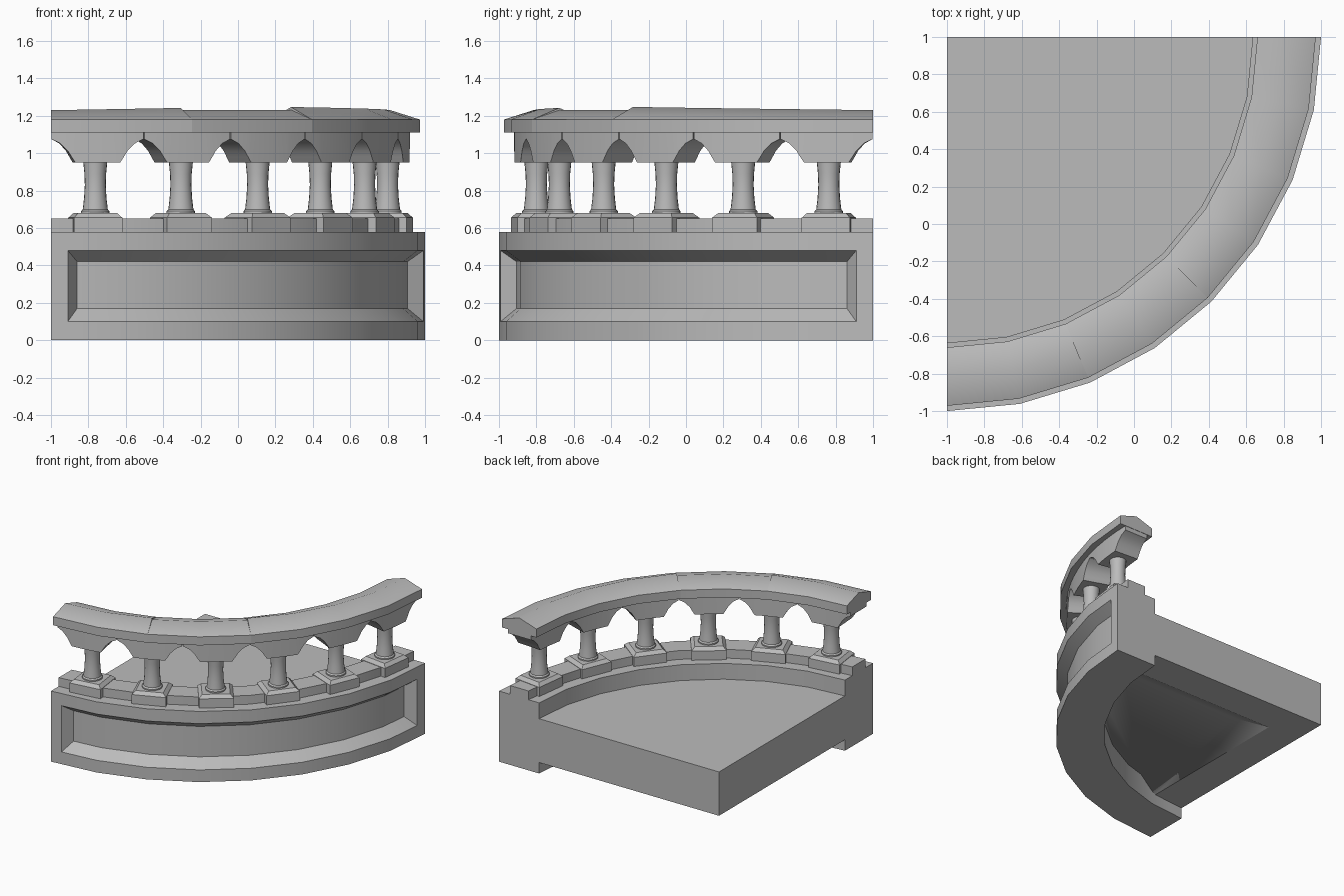
import bpy, bmesh
from math import sin, cos, radians, pi

if "Cube" in bpy.data.objects:
    bpy.data.objects.remove(bpy.data.objects["Cube"], do_unlink=True)

stone = bpy.data.materials.new("grey stone")
stone.use_nodes = True
GREY = (0.5, 0.5, 0.5, 1)
stone.diffuse_color = GREY
stone.node_tree.nodes["Principled BSDF"].inputs["Base Color"].default_value = GREY

STEP = 11.25          # facet angle of the quarter circle
MID = 1.815           # radius of the parapet centre line
RING = [i * STEP for i in range(9)]


def arc(r, deg, z):
    """Point on the quarter circle; 0 degrees is the front end."""
    t = radians(deg)
    return (-1 + r * sin(t), 1 - r * cos(t), z)


def chord(r, deg, z):
    """Point on the faceted quarter circle."""
    i = min(int(deg / STEP), 7)
    f = deg / STEP - i
    a, b = arc(r, RING[i], z), arc(r, RING[i + 1], z)
    return tuple(p + (q - p) * f for p, q in zip(a, b))


def finish(name, bm, angle=30):
    bmesh.ops.recalc_face_normals(bm, faces=bm.faces)
    me = bpy.data.meshes.new(name)
    bm.to_mesh(me)
    bm.free()
    me.materials.append(stone)
    ob = bpy.data.objects.new(name, me)
    bpy.context.collection.objects.link(ob)
    bpy.ops.object.select_all(action='DESELECT')
    ob.select_set(True)
    bpy.context.view_layer.objects.active = ob
    bpy.ops.object.shade_smooth_by_angle(angle=radians(angle))
    return ob


def loft(name, loops, angle=30):
    """Join equal closed loops of points and cap both ends."""
    bm = bmesh.new()
    rows = [[bm.verts.new(p) for p in loop] for loop in loops]
    n = len(rows[0])
    for a, b in zip(rows, rows[1:]):
        for k in range(n):
            bm.faces.new((a[k], a[(k + 1) % n], b[(k + 1) % n], b[k]))
    bm.faces.new(rows[0])
    bm.faces.new(rows[-1])
    return finish(name, bm, angle)


def rect(x0, x1, y0, y1, z):
    return [(x0, y0, z), (x1, y0, z), (x1, y1, z), (x0, y1, z)]


# Curved base wall with a sunk panel on its outer face
INNER = 1.635
angles = [0, 2.6, 4.2] + RING[1:-1] + [85.8, 87.4, 90]
heights = [0, 0.10, 0.17, 0.42, 0.48, 0.58]
bm = bmesh.new()
grid, deep, inner = [], [], []
for i, a in enumerate(angles):
    sunk = [1 < i < len(angles) - 2 and 1 < j < 4 for j in range(6)]
    deep.append(sunk)
    grid.append([bm.verts.new(chord(1.92 if s else 2, a, z)) for s, z in zip(sunk, heights)])
    inner.append([bm.verts.new(chord(INNER, a, z)) for z in (0, 0.58)])
for i in range(len(angles) - 1):
    g, h, p, q = grid[i], grid[i + 1], inner[i], inner[i + 1]
    for j in range(5):
        if deep[i][j] != deep[i + 1][j + 1]:
            bm.faces.new((g[j], h[j], h[j + 1]))
            bm.faces.new((g[j], h[j + 1], g[j + 1]))
        else:
            bm.faces.new((g[j], h[j], g[j + 1]))
            bm.faces.new((h[j], h[j + 1], g[j + 1]))
    bm.faces.new((g[-1], h[-1], q[1], p[1]))
    bm.faces.new((g[0], p[0], q[0], h[0]))
    bm.faces.new((p[0], p[1], q[1], q[0]))
for g, p in ((grid[0], inner[0]), (grid[-1], inner[-1])):
    bm.faces.new(g + [p[1], p[0]])
finish("base_wall", bm)

# Floor slab with a bevelled hollow underneath
floor = loft("floor_slab", [[(-1, 1, z)] + [arc(INNER, a, z) for a in RING] for z in (0.09, 0.45)])
cutter = loft("floor_cutter", [rect(-1 + w, 1, -1, 1 - w, z) for w, z in ((0.26, 0.08), (0.46, 0.18))])
cutter.hide_render = True
mod = floor.modifiers.new("hollow", 'BOOLEAN')
mod.operation = 'DIFFERENCE'
mod.object = cutter
bpy.ops.object.select_all(action='DESELECT')
bpy.context.view_layer.objects.active = floor
floor.select_set(True)
bpy.ops.object.modifier_apply(modifier=mod.name)
bpy.data.objects.remove(cutter, do_unlink=True)

# Curb along the top of the wall
loft("curb", [[arc(r, a, z) for r, z in ((1.73, 0.57), (1.90, 0.57), (1.90, 0.652), (1.73, 0.652))]
              for a in RING])

# Balusters: footing block, turned column and flared corbel
SHAFT = [(0.076, 0.67), (0.076, 0.69), (0.067, 0.70), (0.06, 0.76), (0.056, 0.83),
         (0.058, 0.89), (0.065, 0.96)]
FLARE = [(7.4, 1.075), (6.0, 1.052), (4.8, 1.012), (4.2, 0.98), (3.6, 0.95)]
UNDER = FLARE + [(0, 0.95)] + [(-a, z) for a, z in reversed(FLARE)]
SIDES = 20
for i in range(6):
    mid = 7.5 + 15 * i
    cx, cy, _ = arc(MID, mid, 0)

    block = loft("footing_block", [rect(-w, w, -d, d, z) for w, d, z in
                                   ((0.13, 0.12, 0.57), (0.13, 0.12, 0.655), (0.105, 0.095, 0.68))])
    block.location = (cx, cy, 0)
    block.rotation_euler.z = radians(mid)

    column = loft("column", [[(r * cos(2 * pi * k / SIDES), r * sin(2 * pi * k / SIDES), z)
                              for k in range(SIDES)] for r, z in SHAFT])
    column.location = (cx, cy, 0)

    loft("arch_corbel", [[arc(1.71, mid + a, z), arc(1.92, mid + a, z),
                          arc(1.92, mid + a, 1.115), arc(1.71, mid + a, 1.115)] for a, z in UNDER])

# Ridged handrail in three stones: ring range, ridge height at start and end
for first, last, z0, z1 in ((0, 2, 1.23, 1.242), (2, 4, 1.23, 1.232), (4, 8, 1.247, 1.23)):
    loops = []
    for k in range(first, last + 1):
        ridge = z0 + (z1 - z0) * (k - first) / (last - first)
        loops.append([arc(r, RING[k], z) for r, z in
                      ((1.66, 1.11), (1.972, 1.11), (1.972, 1.18), (MID, ridge), (1.66, 1.18))])
    loft("handrail_stone", loops, 48)
